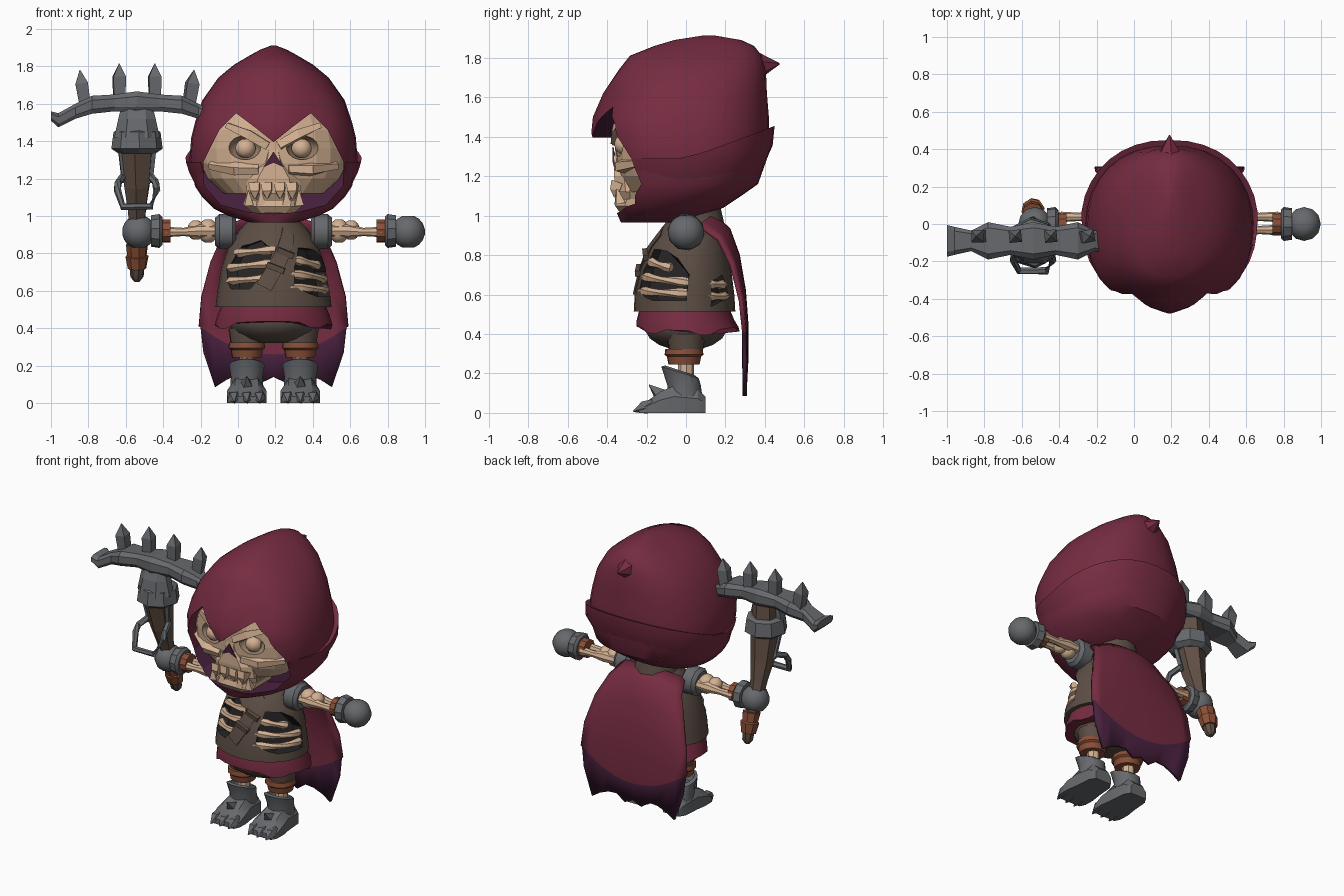
import bpy, bmesh, math
from mathutils import Vector as V

if "Cube" in bpy.data.objects:
    bpy.data.objects.remove(bpy.data.objects["Cube"])

CX = 0.19  # body centre line


def mat(name, *c):
    m = bpy.data.materials.new(name)
    m.diffuse_color = (*c, 1)
    m.use_nodes = True
    m.node_tree.nodes["Principled BSDF"].inputs["Base Color"].default_value = m.diffuse_color
    return m


RED = mat("wine_cloth", 0.18, 0.025, 0.053)
PURPLE = mat("purple_lining", 0.07, 0.016, 0.052)
BONE = mat("bone", 0.66, 0.44, 0.29)
SHADE = mat("socket_brown", 0.32, 0.21, 0.14)
BROWN = mat("tunic_brown", 0.105, 0.075, 0.058)
STEEL = mat("steel", 0.135, 0.14, 0.15)
LEATHER = mat("leather", 0.25, 0.077, 0.037)
DARK = mat("dark_cavity", 0.02, 0.018, 0.018)
WOOD = mat("wood", 0.12, 0.08, 0.06)


def build(name, verts, faces, mats, angle=35, idx=0):
    me = bpy.data.meshes.new(name)
    me.from_pydata([tuple(v) for v in verts], [], faces)
    bm = bmesh.new()
    bm.from_mesh(me)
    bmesh.ops.recalc_face_normals(bm, faces=bm.faces)
    bm.to_mesh(me)
    bm.free()
    for m in mats:
        me.materials.append(m)
    for p in me.polygons:
        p.material_index = idx
    if angle:
        me.shade_smooth()
        me.set_sharp_from_angle(angle=math.radians(angle))
    o = bpy.data.objects.new(name, me)
    bpy.context.collection.objects.link(o)
    return o


def loft(name, rings, mats, angle=35, idx=0):
    n, k = len(rings[0]), len(rings)
    f = [(r * n + i, r * n + (i + 1) % n, r * n + n + (i + 1) % n, r * n + n + i)
         for r in range(k - 1) for i in range(n)]
    f += [tuple(range(n)), tuple(range((k - 1) * n, k * n))]
    return build(name, [v for r in rings for v in r], f, mats, angle, idx)


def tube(name, pts, radii, m, n=8, angle=35):
    pts, rings = [V(p) for p in pts], []
    for i, p in enumerate(pts):
        t = (pts[min(i + 1, len(pts) - 1)] - pts[max(i - 1, 0)]).normalized()
        u = t.cross(V((0.5, 0.6, 0.62))).normalized()
        w = t.cross(u)
        r = radii[i] if isinstance(radii, (list, tuple)) else radii
        rings.append([p + r * (math.cos(a) * u + math.sin(a) * w)
                      for a in (math.tau * j / n for j in range(n))])
    return loft(name, rings, [m], angle)


def ball(name, c, r, m, seg=14, angle=35):
    rings = []
    for k in range(1, 9):
        a = math.pi * k / 9
        rings.append([(c[0] + r[0] * math.sin(a) * math.cos(b), c[1] + r[1] * math.sin(a) * math.sin(b),
                       c[2] - r[2] * math.cos(a)) for b in (math.tau * j / seg for j in range(seg))])
    return loft(name, rings, [m], angle)


def surf(prof, t, z, s=1.0, p=1.0):
    """Point on a body described by (z, half width, front y, back y) rows."""
    i = max([k for k in range(len(prof) - 1) if prof[k][0] <= z + 1e-6] or [0])
    a, b = prof[i], prof[i + 1]
    f = (z - a[0]) / (b[0] - a[0])
    hw, yf, yb = (a[k] + f * (b[k] - a[k]) for k in (1, 2, 3))
    e = lambda q: math.copysign(abs(q) ** p, q)
    return V((CX + s * hw * e(math.sin(t)), (yf + yb) / 2 - s * (yb - yf) / 2 * e(math.cos(t)), z))


def body(name, prof, mats, n=28, p=1.0, angle=35):
    return loft(name, [[surf(prof, math.tau * i / n, r[0], 1, p) for i in range(n)] for r in prof], mats, angle)


def cut(o, cutter):
    md = o.modifiers.new("cut", 'BOOLEAN')
    md.operation, md.solver, md.object = 'DIFFERENCE', 'EXACT', cutter
    bpy.context.view_layer.objects.active = o
    bpy.ops.object.modifier_apply(modifier=md.name)
    bpy.data.objects.remove(cutter)


def mirrored(half):
    return half + [(-x, z) for x, z in reversed(half) if abs(x) > 1e-6]


# Hood with a ridged brow and a recessed, peaked face opening
HOOD = [(0.965, .12, -.33, -.05), (1.0, .24, -.345, .08), (1.04, .32, -.36, .19), (1.1, .38, -.385, .28),
        (1.16, .42, -.405, .365), (1.3, .45, -.45, .415), (1.42, .44, -.48, .42), (1.5, .42, -.472, .42),
        (1.62, .38, -.42, .41), (1.74, .295, -.34, .405), (1.81, .21, -.285, .385), (1.86, .125, -.16, .345),
        (1.89, .07, -.06, .28), (1.912, .012, .08, .15)]
hood = body("hood", HOOD, [RED, PURPLE], 32, 0.88)
for v in hood.data.vertices:
    if v.co.y < -.1 and 1.2 < v.co.z < 1.7:
        v.co.y += .04 * max(0, 1 - abs(abs(v.co.x - CX) - .2) / .2)
opening = mirrored([(0, 1.395), (.1, 1.475), (.2, 1.55), (.29, 1.46), (.375, 1.29), (.37, 1.16),
                    (.28, 1.06), (.13, 1.02), (0, 1.012)])
cut(hood, loft("opening_cutter", [[(CX + x, y, z) for x, z in opening] for y in (-.7, -.12)],
               [RED, PURPLE], 0, 1))
for p in hood.data.polygons:  # upper rim stays cloth coloured at the temples
    if p.material_index == 1 and p.center.z > 1.18 and abs(p.center.x - CX) > .22:
        p.material_index = 0

# Raised fold round the back of the hood, and the drooping rear tip
rows = []
for dz, s in ((-.02, .96), (0, 1.065), (-.1, 1.05), (-.24, .98), (-.24, .93)):
    row = []
    for i in range(25):
        t = math.radians(58 + 244 * i / 24)
        k = math.sin(math.pi * i / 24)
        top = 1.29 + .165 * max(0, -math.cos(t))
        row.append(surf(HOOD, t, top + dz * (.25 + .75 * k), 1 + (s - 1) * min(1, .1 + 1.6 * k), .88))
    rows.append(row)
loft("hood_fold", [[r[i] for r in rows] for i in range(25)], [RED])
tube("hood_tip", [(CX, .33, 1.765), (CX, .40, 1.762), (CX, .475, 1.77)], [.085, .05, .003], RED, 6)

# Skull: cranium with eye sockets, brows, cheeks, nose, muzzle, teeth and jaw
SKULL = [(1.12, .27, -.30, .2), (1.2, .36, -.335, .25), (1.28, .40, -.355, .3), (1.36, .405, -.36, .3),
         (1.46, .385, -.365, .3), (1.55, .33, -.35, .3), (1.64, .2, -.25, .25)]
skull = body("skull", SKULL, [BONE, SHADE], 24, .81, 0)
for s in (-1, 1):
    X = lambda d: CX + s * d
    sock = ball("socket_cutter", (X(.158), -.365, 1.365), (.092, .10, .066), BONE, 12)
    sock.data.materials.append(SHADE)
    for p in sock.data.polygons:
        p.material_index = 1
    cut(skull, sock)
    ball("eyeball", (X(.15), -.315, 1.362), (.054, .05, .052), BONE, 10)
    tube("brow", [(X(.03), -.355, 1.375), (X(.13), -.35, 1.435), (X(.25), -.315, 1.485)], [.03, .034, .02], BONE, 4, 0)
    tube("cheekbone", [(X(.08), -.34, 1.25), (X(.2), -.33, 1.25), (X(.335), -.235, 1.27)], [.03, .038, .026], BONE, 5, 0)
    for d in (.035, .1):
        tube("upper_tooth", [(X(d), -.345, 1.17), (X(d), -.36, 1.13), (X(d), -.362, 1.092)], [.042, .034, .004], BONE, 4, 0)
    for d in (.068, .135):
        tube("lower_tooth", [(X(d), -.335, 1.06), (X(d), -.35, 1.135)], [.035, .004], BONE, 4, 0)


def block(name, rows, m):
    return loft(name, [[(CX - w, -.12, z), (CX - w, y + .05, z), (CX - w * .6, y, z), (CX + w * .6, y, z),
                        (CX + w, y + .05, z), (CX + w, -.12, z)] for z, w, y in rows], [m], 0)


block("muzzle", [(1.12, .15, -.355), (1.2, .14, -.365), (1.29, .06, -.365), (1.39, .03, -.355)], BONE)
block("mouth_gap", [(1.06, .15, -.335), (1.13, .15, -.335)], SHADE)
block("jaw", [(1.015, .11, -.335), (1.05, .15, -.36), (1.085, .155, -.35)], BONE)
loft("nose_hole", [[(CX - .055, y, 1.26), (CX, y, 1.285), (CX + .055, y, 1.26), (CX, y - .003, 1.345)]
                   for y in (-.362, -.371)], [PURPLE], 0)

# Torn tunic with holes showing the ribs
TORSO = [(.515, .31, -.265, .25), (.6, .30, -.26, .245), (.72, .28, -.235, .23), (.84, .24, -.19, .21),
         (.93, .18, -.13, .18), (.98, .13, -.09, .15)]
tunic = body("tunic", TORSO, [BROWN, DARK], 28)
HOLES = [[(22, .63), (24, .73), (33, .83), (60, .82), (95, .70), (92, .57), (50, .57)],
         [(-50, .61), (-64, .72), (-45, .84), (-18, .87), (-2, .80), (-6, .70), (-25, .61)],
         [(122, .54), (124, .67), (142, .70), (152, .58)]]
for h in HOLES:
    cut(tunic, loft("hole_cutter", [[surf(TORSO, math.radians(a), z, s) for a, z in h] for s in (.78, 1.6)],
                    [BROWN, DARK], 0, 1))
for a, b, z, dz in ((18, 98, .615, -.01), (20, 98, .69, -.03), (28, 70, .765, -.03), (-66, 0, .65, .02),
                    (-68, 2, .72, .03), (-58, 2, .80, .02), (118, 154, .59, 0), (120, 150, .65, 0)):
    tube("rib", [surf(TORSO, math.radians(a + (b - a) * i / 6), z + dz * i / 6, .92) for i in range(7)],
         [.022, .027, .021, .018, .021, .027, .022], BONE, 6)
strap = []
for i in range(7):
    a, z = math.radians(24 - 34 * i / 6), .92 - .30 * i / 6
    strap.append([surf(TORSO, a + da, z + dz, s) for da, dz, s in
                  ((-.13, .02, .97), (-.13, .02, 1.04), (.13, -.02, 1.04), (.13, -.02, .97))])
loft("chest_strap", strap, [BROWN], 0)
for a, z in ((14, .80), (2, .72)):
    a = math.radians(a)
    tube("strap_buckle", [surf(TORSO, a - .16, z + .02, 1.04), surf(TORSO, a + .16, z - .015, 1.04)], .022, BROWN, 4, 0)
tube("neck", [(CX, .05, .93), (CX, .04, 1.06)], [.15, .13], BROWN, 12)

# Ragged waist cloth and hips
n = 28
sk = []
for z, hw, yf, yb, j in ((.53, .275, -.235, .22, 0), (.47, .30, -.25, .245, 0), (.415, .315, -.25, .272, 1)):
    ring = []
    for i in range(n):
        a = math.tau * i / n
        ring.append((CX + hw * math.sin(a), (yf + yb) / 2 - (yb - yf) / 2 * math.cos(a),
                     z + j * (.01 * math.cos(2 * a) + (.012 if i % 5 < 3 else -.012))))
    sk.append(ring)
loft("waist_cloth", sk, [RED], 30)
ball("hips", (CX, .0, .44), (.245, .215, .125), BROWN, 18, 40)

# Cape hung from the shoulders, with purple ragged hem
C = [(1.0, .135, .23), (.93, .215, .275), (.80, .262, .335), (.62, .293, .385), (.46, .305, .40)]
cv, nc = [], 12
for k, (z, y, hw) in enumerate(C):
    g = (.07, .05, .03, .015, .01)[k]
    cv += [(CX + hw * u, y - g * u * u, z - .05 * u * u) for u in (-1 + 2 * i / nc for i in range(nc + 1))]
for i in range(nc + 1):
    u = -1 + 2 * i / nc
    cv.append((CX + .39 * u, .305 - .01 * u * u, .26 + .145 * u * u))
hem = [.27, .085, .125, .15, .155, .11, .14]
for i in range(nc + 1):
    cv.append((CX + .375 * (-1 + 2 * i / nc), .297, hem[min(i, nc - i)]))
w = nc + 1
cape = build("cape", cv, [(r * w + i, r * w + i + 1, r * w + w + i + 1, r * w + w + i)
                          for r in range(6) for i in range(nc)], [RED, PURPLE])
for p in cape.data.polygons:
    p.material_index = int(p.index >= 5 * nc)
th = cape.modifiers.new("thickness", 'SOLIDIFY')
th.thickness, th.offset = .022, 0

# Arms and legs, mirrored about the body centre line
for s in (-1, 1):
    X = lambda d: CX + s * d
    tube("shoulder_guard", [(X(.2), 0, .917), (X(.22), 0, .917), (X(.29), 0, .917), (X(.312), 0, .917)],
         [.07, .095, .095, .075], STEEL, 10, 40)
    ball("elbow_knob_inner", (X(.35), .0, .92), (.055, .06, .065), BONE, 10)
    ball("elbow_knob_outer", (X(.415), .0, .925), (.047, .052, .054), BONE, 10)
    for y in (-.032, .038):
        tube("forearm_bone", [(X(.3), y, .92), (X(.4), y, .92), (X(.48), y, .915), (X(.58), y, .915)],
             [.03, .036, .022, .028], BONE)
    tube("wrist_leather", [(X(.55), 0, .92), (X(.605), 0, .92)], .062, LEATHER, 10)
    tube("wrist_cuff", [(X(.595), 0, .92), (X(.61), 0, .92), (X(.655), 0, .92)], [.075, .092, .085], STEEL, 10)
    ball("fist", (X(.72), 0, .916), (.09, .092, .09), STEEL, 12)
    L = .143
    tube("trouser_leg", [(X(L), 0, .40), (X(L), 0, .30)], [.10, .085], BROWN, 12)
    tube("knee_band", [(X(L), -.01, .325), (X(L), -.01, .295), (X(L), -.01, .285), (X(L), -.01, .245)],
         [.096, .10, .088, .08], LEATHER, 12, 30)
    tube("shin_bone", [(X(L), 0, .28), (X(L), 0, .15)], .04, BONE)
    loft("boot_shaft", [[(X(L) + r * math.cos(a), yc + r * math.sin(a), z - tilt * math.sin(a))
                         for a in (math.tau * j / 12 for j in range(12))]
                        for z, r, yc, tilt in ((.07, .09, -.005, 0), (.14, .085, -.01, 0), (.205, .095, -.03, .03),
                                               (.215, .075, -.03, .025), (.17, .06, -.02, .0))], [STEEL], 30)
    foot = [(.10, .06, .08), (.06, .085, .12), (-.06, .095, .138), (-.13, .106, .108), (-.20, .104, .057), (-.238, .085, .035)]
    loft("boot_foot", [[(X(L) + a * wd, y, b * h) for a, b in
                        ((-1, 0), (1, 0), (1, .6), (.6, 1), (-.6, 1), (-1, .6))] for y, wd, h in foot], [STEEL], 30)
    for d in (-.068, 0, .068):
        tube("boot_claw", [(X(L) + d, -.17, .035), (X(L) + d, -.215, .03), (X(L) + d, -.268, .008)],
             [.036, .034, .004], STEEL, 5, 0)
    tube("boot_spike", [(X(L), -.13, .09), (X(L), -.187, .142)], [.042, .003], STEEL, 4, 0)

# Crossbow held upright, its stock bowed forwards
BX = -.54
tube("crossbow_stock", [(BX, .05, .83), (BX, .01, .93), (BX, -.025, 1.04), (BX, -.06, 1.16), (BX, -.095, 1.34),
                        (BX, -.10, 1.6)], [.04, .045, .055, .075, .096, .078], WOOD, 6, 0)
tube("grip_knob", [(BX, .105, .65), (BX, .10, .675), (BX, .085, .74)], [.015, .036, .042], WOOD)
tube("grip_wrap", [(BX, .09, .72), (BX, .075, .785), (BX, .073, .79), (BX, .055, .85)], [.05, .063, .053, .06], LEATHER)
tube("steel_band", [(BX, -.10, 1.335), (BX, -.10, 1.36), (BX, -.10, 1.45), (BX, -.10, 1.46)],
     [.10, .138, .126, .10], STEEL, 8, 0)
loft("steel_front_plate", [[(BX - w, -.10, z), (BX - w, -.15, z), (BX - w * .5, y, z), (BX + w * .5, y, z),
                            (BX + w, -.15, z), (BX + w, -.10, z)]
                           for z, w, y in ((1.42, .122, -.215), (1.52, .10, -.195), (1.58, .085, -.17))], [STEEL], 0)
for s in (-1, 1):
    tube("stock_edge_plate", [(BX + s * .088, -.13, 1.36), (BX + s * .068, -.09, 1.18)], .018, STEEL, 4, 0)
tube("stirrup", [(BX - .075, -.09, 1.21), (BX - .10, -.17, 1.18), (BX - .105, -.195, 1.14), (BX - .075, -.25, 1.05),
                 (BX + .075, -.25, 1.05), (BX + .105, -.195, 1.14), (BX + .10, -.17, 1.18), (BX + .075, -.09, 1.21)],
     .02, STEEL, 6, 0)
half = [(.46, 1.535, .025, .085), (.42, 1.512, .038, .075), (.33, 1.56, .04, .055), (.24, 1.595, .048, .10), (.12, 1.605, .045, .075)]
limb = [(-d, *r) for d, *r in half] + [(0, 1.612, .055, .10)] + [(d, *r) for d, *r in reversed(half)]
loft("bow_limbs", [[(BX + d, -.09 + a * hy, z + b * hh) for a, b in
                    ((-1, -.5), (-.8, -1), (.8, -1), (1, -.5), (1, .5), (.7, 1), (-.7, 1), (-1, .5))]
                   for d, z, hh, hy in limb], [STEEL], 0)
for d, lean, top in ((-.275, -.03, 1.78), (-.095, 0, 1.815), (.095, 0, 1.815), (.275, .03, 1.78)):
    tube("bow_spike", [(BX + d, -.065, 1.58), (BX + d + lean * .7, -.065, top - .07), (BX + d + lean, -.065, top)],
         [.042, .047, .003], STEEL, 4, 0)
